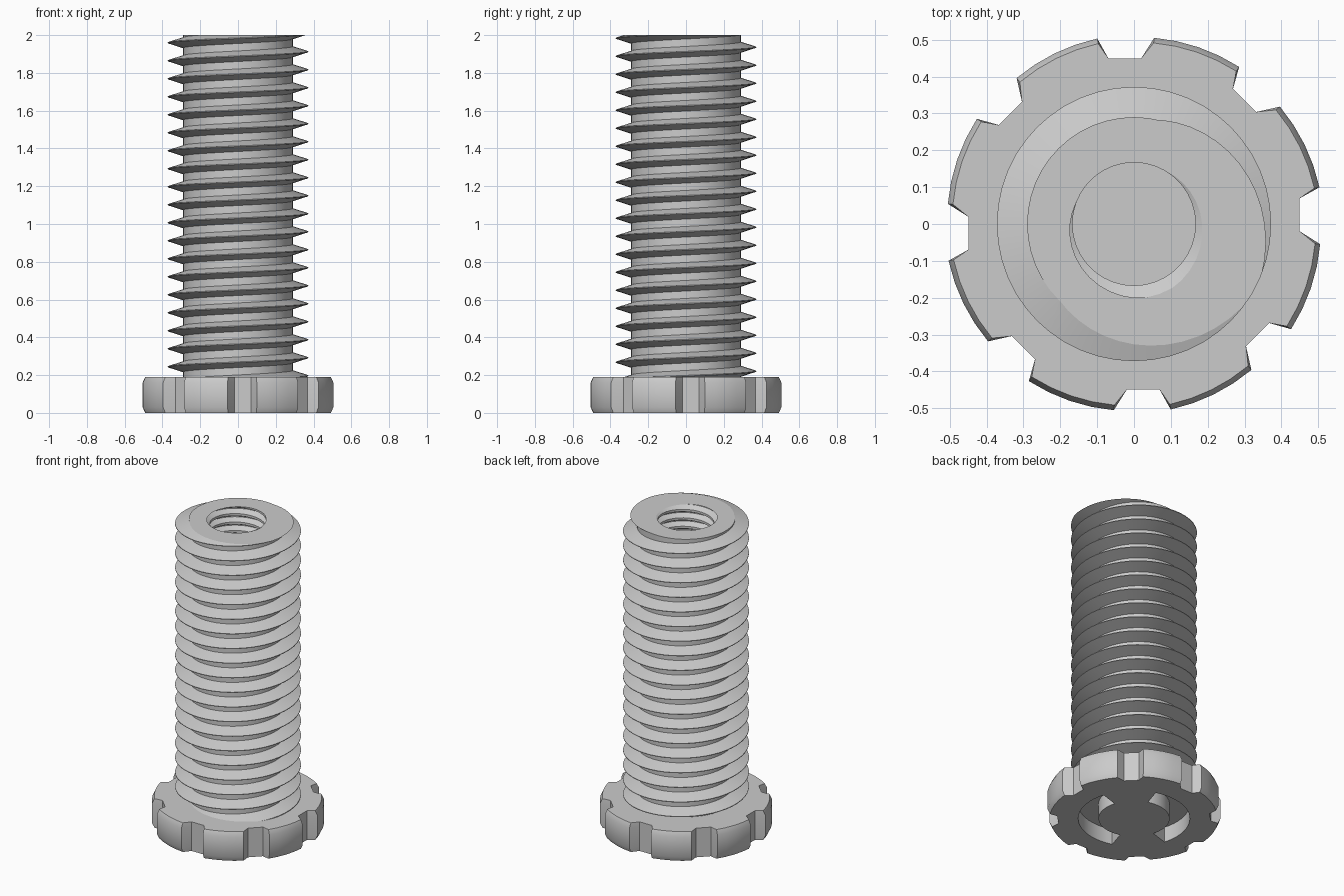
import bpy, bmesh, math
from math import cos, sin, radians, tau

cube = bpy.data.objects.get("Cube")
if cube:
    bpy.data.objects.remove(cube)

HEAD_TOP, TOP = 0.19, 2.0

steel = bpy.data.materials.new("plain_grey")
steel.use_nodes = True
grey = (0.6, 0.6, 0.6, 1)
steel.diffuse_color = grey
steel.node_tree.nodes["Principled BSDF"].inputs["Base Color"].default_value = grey


def finish(bm, name):
    mesh = bpy.data.meshes.new(name)
    bm.to_mesh(mesh)
    bm.free()
    obj = bpy.data.objects.new(name, mesh)
    bpy.context.collection.objects.link(obj)
    mesh.materials.append(steel)
    return obj


def smooth(obj, angle):
    bpy.ops.object.select_all(action='DESELECT')
    obj.select_set(True)
    bpy.context.view_layer.objects.active = obj
    bpy.ops.object.shade_smooth_by_angle(angle=radians(angle))


def helix(bm, profile, pitch, crest_angle, steps, bottom, inward=False):
    """Right-handed thread trimmed flat; its crest meets the top at crest_angle."""
    part = bmesh.new()
    phase = TOP - pitch * crest_angle / 360
    first = math.floor((bottom - phase) / pitch) - 2
    last = math.ceil((TOP - phase) / pitch) + 2
    cols = []
    for u in range(first * steps, last * steps + 1):
        a, z = tau * u / steps, phase + pitch * u / steps
        cols.append([part.verts.new((r * cos(a), r * sin(a), z + dz)) for dz, r in profile])
    for u in range(len(cols) - steps - 1):
        here = cols[u] + [cols[u + steps][0]]
        ahead = cols[u + 1] + [cols[u + 1 + steps][0]]
        for j in range(len(profile)):
            quad = [here[j], ahead[j], ahead[j + 1], here[j + 1]]
            part.faces.new(quad[::-1] if inward else quad)
    for z, n in ((bottom, -1), (TOP, 1)):
        geom = part.verts[:] + part.edges[:] + part.faces[:]
        bmesh.ops.bisect_plane(part, geom=geom, dist=1e-6, plane_co=(0, 0, z),
                               plane_no=(0, 0, n), clear_outer=True)
    temp = bpy.data.meshes.new("temp")
    part.to_mesh(temp)
    part.free()
    bm.from_mesh(temp)
    bpy.data.meshes.remove(temp)


def prism(bm, rings):
    """Closed solid from matching outlines stacked in height."""
    rows = [[bm.verts.new(p) for p in ring] for ring in rings]
    n = len(rows[0])
    for low, high in zip(rows, rows[1:]):
        for i in range(n):
            k = (i + 1) % n
            bm.faces.new((low[i], low[k], high[k], high[i]))
    bm.faces.new(rows[0][::-1])
    bm.faces.new(rows[-1])
    bmesh.ops.recalc_face_normals(bm, faces=bm.faces[:])


# Threaded shaft with a finer threaded bore and a flat cut top
bm = bmesh.new()
outer = [(-0.028, 0.29), (-0.002, 0.372), (0.002, 0.372), (0.028, 0.29)]
bore = [(-0.02, 0.167), (-0.002, 0.202), (0.002, 0.202), (0.02, 0.167)]
helix(bm, outer, 0.0953, -28, 48, HEAD_TOP - 0.02)
helix(bm, bore, 0.055, -70, 36, HEAD_TOP - 0.02, inward=True)
rim = [e for e in bm.edges if e.is_boundary and all(abs(v.co.z - TOP) < 1e-4 for v in e.verts)]
caps = bmesh.ops.triangle_fill(bm, edges=rim, use_beauty=True, normal=(0, 0, 1))["geom"]
# Keep the cut top crisp against the shallow thread flank
bmesh.ops.split(bm, geom=[f for f in caps if isinstance(f, bmesh.types.BMFace)])
smooth(finish(bm, "threaded_shaft"), 25)


# Grip head: eight softly chamfered lobes parted by slightly skewed notches
def head_outline(z, inset):
    points = []
    for k in range(8):
        polar = [(-2.5, 0.45), (8.8, 0.455)]
        polar += [(11.2 + 27.6 * i / 4, 0.513 - 0.0012 * i - inset) for i in range(5)]
        for a, r in polar:
            a = radians(a + 45 * k)
            points.append((r * cos(a), r * sin(a), z))
    return points


bm = bmesh.new()
prism(bm, [head_outline(0, 0.014), head_outline(0.03, 0),
           head_outline(HEAD_TOP - 0.03, 0), head_outline(HEAD_TOP, 0.014)])
head = finish(bm, "grip_head")

# Two curved tool slots sunk into the underside
bm = bmesh.new()
for centre in (135, 315):
    sweep = [radians(centre - 62 + 124 * i / 20) for i in range(21)]
    arc = [(0.33 * cos(a), 0.33 * sin(a)) for a in sweep]
    arc += [(0.21 * cos(a), 0.21 * sin(a)) for a in reversed(sweep)]
    prism(bm, [[(x, y, z) for x, y in arc] for z in (-0.05, 0.1)])
cutter = finish(bm, "slot_cutter")
cutter.hide_render = True

cut = head.modifiers.new("slots", 'BOOLEAN')
cut.operation, cut.solver, cut.object = 'DIFFERENCE', 'EXACT', cutter
bpy.ops.object.select_all(action='DESELECT')
head.select_set(True)
bpy.context.view_layer.objects.active = head
bpy.ops.object.modifier_apply(modifier=cut.name)
bpy.data.objects.remove(cutter)
smooth(head, 30)
